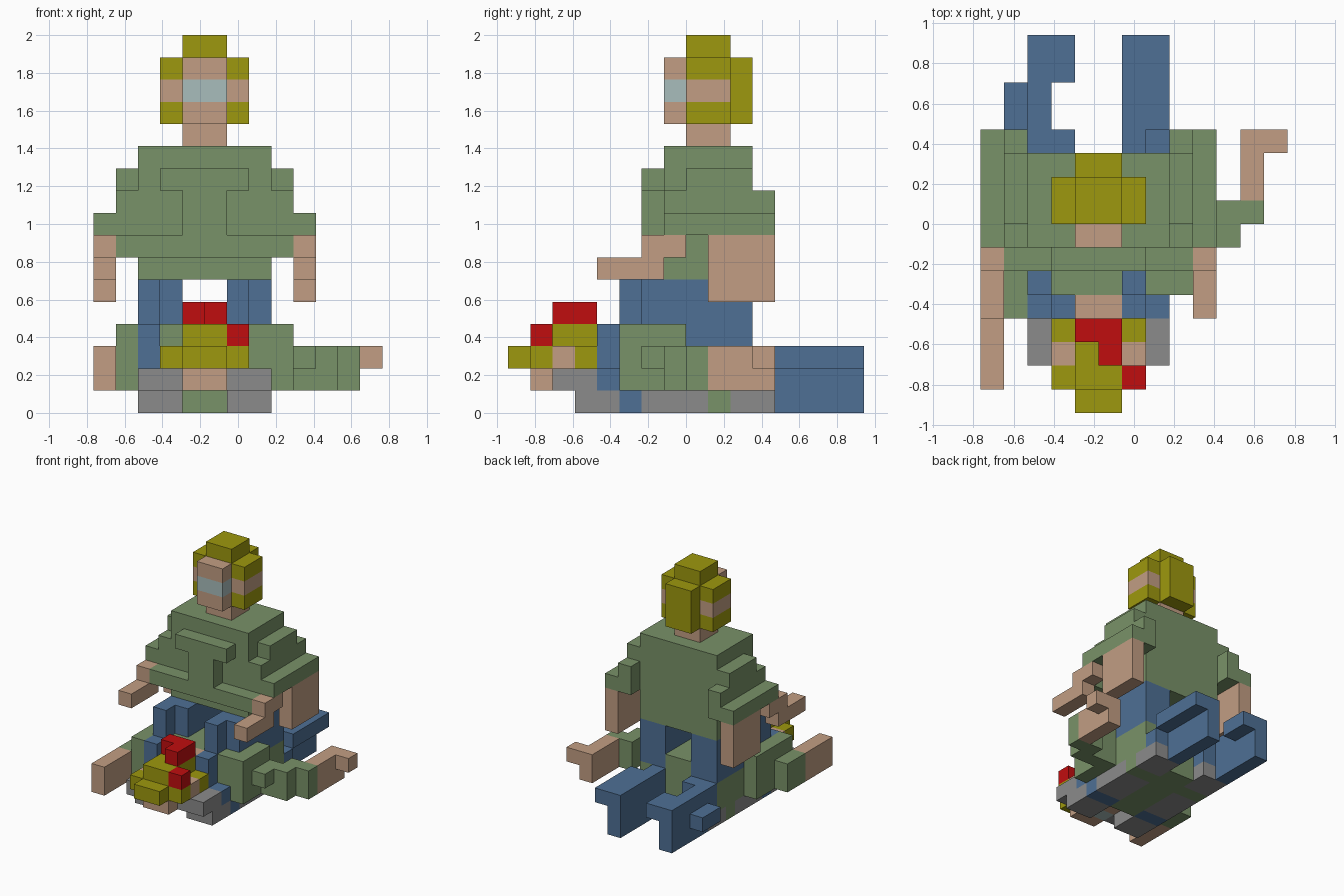
import bpy, bmesh
from mathutils import Vector

cube = bpy.data.objects.get("Cube")
if cube:
    bpy.data.objects.remove(cube, do_unlink=True)

U = 2 / 17                      # edge of one block
ORIGIN = Vector((6.5, 8, 0))    # grid point that lands on x = 0, y = 0, z = 0
COLOURS = {                     # sRGB values
    "green cloth": (121, 146, 104), "skin": (194, 158, 131), "blue trousers": (78, 112, 149),
    "olive helmet": (157, 152, 14), "red": (192, 13, 15), "grey leather": (139, 139, 139),
    "pale goggles": (169, 189, 188)}


def linear(c):
    c /= 255
    return c / 12.92 if c <= 0.04045 else ((c + 0.055) / 1.055) ** 2.4


MATS = {}
for name, rgb in COLOURS.items():
    m = bpy.data.materials.new(name)
    m.use_nodes = True
    col = tuple(linear(c) for c in rgb) + (1,)
    m.diffuse_color = col
    m.node_tree.nodes["Principled BSDF"].inputs["Base Color"].default_value = col
    MATS[name] = m
G, S, B, O, R, L, P = COLOURS

cells = {}                      # block position -> (part name, colour)


def box(part, colour, x, y, z):
    """Fill a range of blocks; later boxes replace earlier ones."""
    for i in range(*x):
        for j in range(*y):
            for k in range(*z):
                cells[i, j, k] = (part, colour)


def pair(part, colour, x, y, z):
    """The same box on both sides of the middle plane at x = 5."""
    box("right_" + part, colour, x, y, z)
    box("left_" + part, colour, (10 - x[1], 10 - x[0]), y, z)


# --- Lying figure: torso and belt gear on the ground
box("lying_torso", G, (2, 8), (5, 11), (1, 4))
box("lying_torso", G, (2, 8), (6, 11), (0, 1))
box("lying_torso", G, (4, 6), (5, 6), (0, 1))
pair("ground_pouch", L, (2, 4), (6, 9), (0, 1))
pair("ground_pouch", L, (2, 4), (10, 12), (0, 1))

# Lying arm bent back, with its hand
box("lying_left_arm", G, (8, 9), (5, 8), (1, 4))
box("lying_left_arm", G, (9, 10), (6, 8), (2, 3))
box("lying_left_arm", G, (9, 10), (7, 8), (1, 2))
box("lying_left_arm", G, (10, 11), (7, 9), (1, 3))
box("lying_left_arm", G, (11, 12), (8, 9), (1, 3))
box("lying_left_hand", S, (11, 12), (9, 12), (1, 3))
box("lying_left_hand", S, (12, 13), (11, 12), (2, 3))

# Lying arm reaching forward
box("lying_right_arm", G, (1, 2), (4, 8), (1, 4))
box("lying_right_arm", G, (0, 1), (4, 6), (1, 3))
box("lying_right_hand", S, (0, 1), (1, 4), (1, 3))

# Lying legs
box("lying_right_leg", B, (2, 4), (11, 12), (1, 3))
box("lying_right_leg", B, (2, 3), (12, 16), (0, 3))
box("lying_right_leg", B, (1, 2), (12, 14), (1, 2))
box("lying_right_leg", B, (3, 4), (14, 16), (2, 3))
box("lying_left_leg", B, (6, 7), (11, 16), (1, 3))
box("lying_left_leg", B, (6, 7), (12, 16), (0, 1))
box("lying_left_leg", B, (7, 8), (11, 12), (1, 2))
box("lying_left_leg", B, (7, 8), (12, 16), (2, 3))

# Lying head, face down, with red patches
box("lying_neck", S, (4, 6), (4, 5), (1, 4))
box("lying_helmet", O, (3, 7), (1, 4), (2, 3))
box("lying_helmet", S, (3, 7), (2, 3), (2, 3))
box("lying_helmet", O, (4, 6), (1, 4), (3, 4))
box("lying_helmet", O, (4, 6), (0, 1), (2, 3))
box("lying_face", S, (4, 6), (1, 4), (1, 2))
box("lying_face", P, (4, 6), (2, 3), (1, 2))
box("red_patch", R, (4, 6), (3, 4), (4, 5))
box("red_patch", R, (5, 6), (2, 3), (4, 5))
box("red_spot", R, (6, 7), (1, 2), (3, 4))

# --- Sitting figure: legs and boots
for side, x in (("right", 2), ("left", 6)):
    leg, boot = side + "_leg", side + "_boot"
    box(leg, B, (x, x + 2), (6, 11), (4, 6))
    box(leg, B, (x, x + 2), (8, 11), (3, 4))
    box(leg, B, (x, x + 1), (5, 6), (4, 6))
    box(leg, B, (x, x + 1), (4, 5), (1, 4))
    box(leg, B, (x + 1, x + 2), (4, 5), (1, 2))
    box(leg, B, (x, x + 2), (5, 6), (0, 1))
    box(boot, L, (x, x + 2), (3, 5), (0, 1))
    box(boot, L, (x, x + 2), (2, 4), (1, 2))

# Torso with raised chest strap and belt
box("torso", G, (2, 8), (7, 11), (6, 12))
box("chest_strap", G, (3, 7), (6, 7), (10, 11))
box("chest_strap", G, (4, 6), (6, 7), (8, 10))
box("chest_strap", G, (1, 9), (6, 7), (7, 8))

# Shoulders, sleeves and arms
pair("shoulder", G, (1, 2), (8, 11), (10, 11))
pair("shoulder", G, (1, 2), (7, 12), (8, 10))
pair("sleeve", G, (0, 1), (7, 12), (8, 9))
pair("elbow", S, (0, 1), (9, 12), (5, 8))
pair("hand", S, (0, 1), (6, 8), (7, 8))
pair("hand", S, (0, 1), (4, 7), (6, 7))

# Neck, helmet and face
box("neck", S, (4, 6), (8, 10), (12, 13))
box("helmet", O, (3, 7), (8, 10), (13, 16))
box("helmet", S, (3, 7), (8, 10), (14, 15))
box("helmet", O, (4, 6), (8, 10), (16, 17))
box("helmet", O, (4, 6), (10, 11), (13, 16))
box("face", S, (4, 6), (7, 8), (13, 16))
box("face", P, (4, 6), (7, 8), (14, 15))


def build(part):
    """Make one object from the outer faces of a part's blocks."""
    mine = {c: v[1] for c, v in cells.items() if v[0] == part}
    names = sorted(set(mine.values()))
    bm = bmesh.new()
    verts = {}
    for c, colour in mine.items():
        for axis in range(3):
            for step in (0, 1):
                other = list(c)
                other[axis] += 2 * step - 1
                if tuple(other) in cells:
                    continue
                ring = []
                for a, b in ((0, 0), (1, 0), (1, 1), (0, 1)):
                    p = list(c)
                    p[axis] += step
                    p[(axis + 1) % 3] += a
                    p[(axis + 2) % 3] += b
                    p = tuple(p)
                    if p not in verts:
                        verts[p] = bm.verts.new((Vector(p) - ORIGIN) * U)
                    ring.append(verts[p])
                face = bm.faces.new(ring if step else ring[::-1])
                face.material_index = names.index(colour)
    # Join flat neighbours of one colour
    bmesh.ops.dissolve_limit(bm, angle_limit=0.01, verts=bm.verts[:], edges=bm.edges[:],
                             delimit={'MATERIAL'})
    mesh = bpy.data.meshes.new(part)
    bm.to_mesh(mesh)
    bm.free()
    for n in names:
        mesh.materials.append(MATS[n])
    bpy.context.scene.collection.objects.link(bpy.data.objects.new(part, mesh))


for part in sorted({v[0] for v in cells.values()}):
    build(part)
